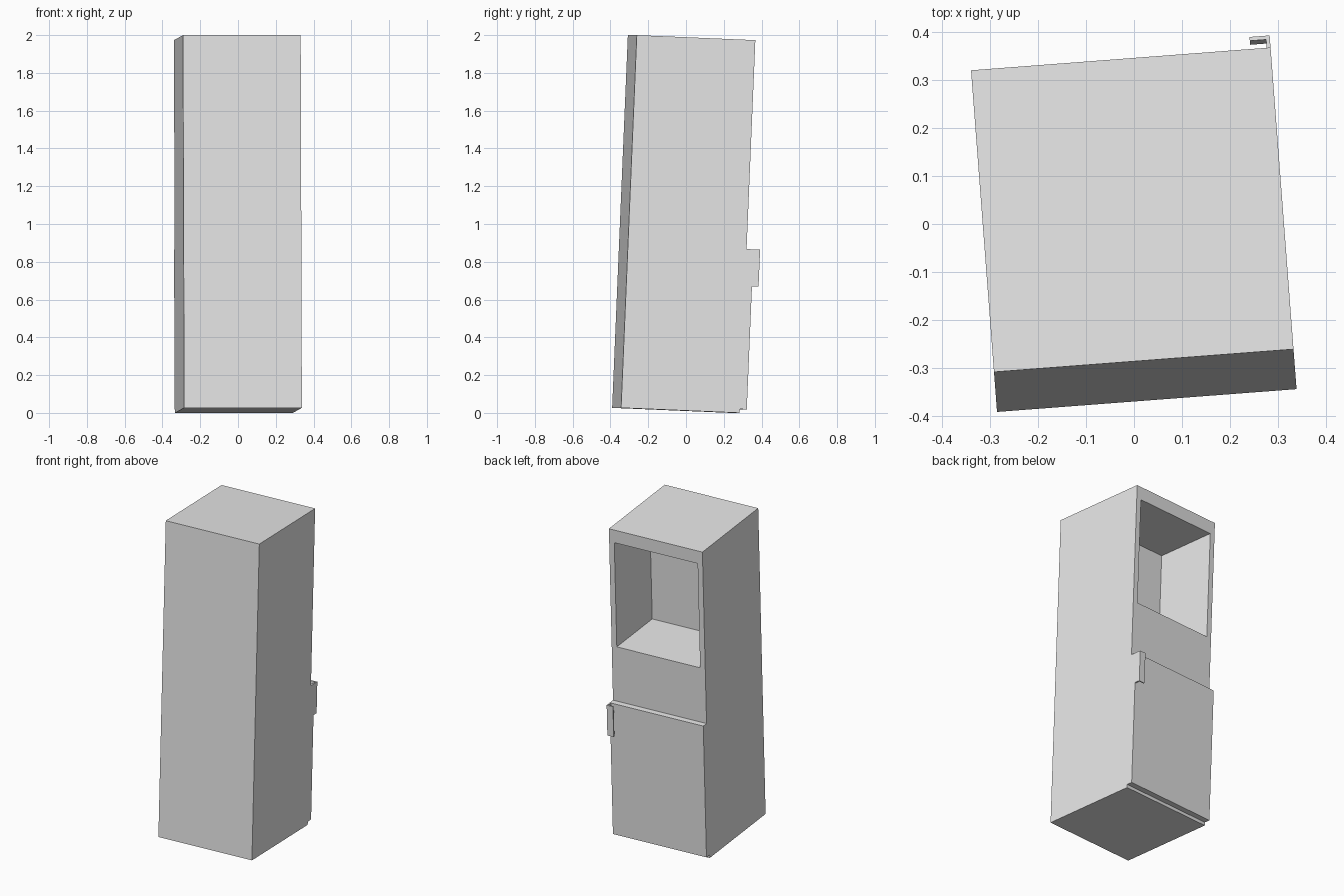
import bpy, bmesh, math
from mathutils import Matrix, Vector

if "Cube" in bpy.data.objects:
    bpy.data.objects.remove(bpy.data.objects["Cube"])

# Sizes in the cabinet's own frame: x width, y depth, z height
W, D, H = 0.625, 0.63, 1.975
DOOR_BACK = 0.667
DOOR_TOP = 0.868

# The whole cabinet is turned slightly and leans backwards
LEAN = (Matrix.Translation((-0.285, -0.391, 0.0266))
        @ Matrix.Rotation(math.radians(4.35), 4, 'Z')
        @ Matrix.Rotation(math.radians(-2.42), 4, 'X'))

grey = bpy.data.materials.new("light_grey")
grey.diffuse_color = (0.8, 0.8, 0.8, 1)
grey.use_nodes = True
grey.node_tree.nodes["Principled BSDF"].inputs["Base Color"].default_value = grey.diffuse_color


def finish(name, bm):
    bmesh.ops.recalc_face_normals(bm, faces=bm.faces)
    bm.transform(LEAN)
    mesh = bpy.data.meshes.new(name)
    bm.to_mesh(mesh)
    bm.free()
    mesh.materials.append(grey)
    obj = bpy.data.objects.new(name, mesh)
    bpy.context.collection.objects.link(obj)
    return obj


def prism(profile, z0, z1):
    """Extrude an outline in the xy plane from z0 to z1."""
    bm = bmesh.new()
    face = bm.faces.new([bm.verts.new((x, y, z0)) for x, y in profile])
    ext = bmesh.ops.extrude_face_region(bm, geom=[face])
    top = [v for v in ext["geom"] if isinstance(v, bmesh.types.BMVert)]
    bmesh.ops.translate(bm, verts=top, vec=(0, 0, z1 - z0))
    bmesh.ops.recalc_face_normals(bm, faces=bm.faces)
    return bm


def rect(x0, x1, y0, y1):
    return [(x0, y0), (x1, y0), (x1, y1), (x0, y1)]


# Cabinet with an open compartment sunk into its upper half
bm = prism(rect(0, W, 0, D), 0, H)
back = max(bm.faces, key=lambda f: f.calc_center_median().y)
bmesh.ops.inset_individual(bm, faces=[back], thickness=0.048)
for v in back.verts:
    v.co.z = 1.893 if v.co.z > H / 2 else 1.22
floor = bmesh.ops.extrude_discrete_faces(bm, faces=[back])["faces"][0]
bmesh.ops.translate(bm, verts=floor.verts, vec=Vector((0, -0.40, 0)))
finish("cabinet", bm)

# Lower door slab
finish("door", prism(rect(0, W, D, DOOR_BACK), 0.02, DOOR_TOP))

# L-shaped handle at the door's upper corner
t, reach = 0.008, 0.702
handle = [(W, DOOR_BACK), (W, reach), (W - 0.042, reach), (W - 0.042, reach - t),
          (W - t, reach - t), (W - t, DOOR_BACK)]
finish("door_handle", prism(handle, 0.672, DOOR_TOP))
